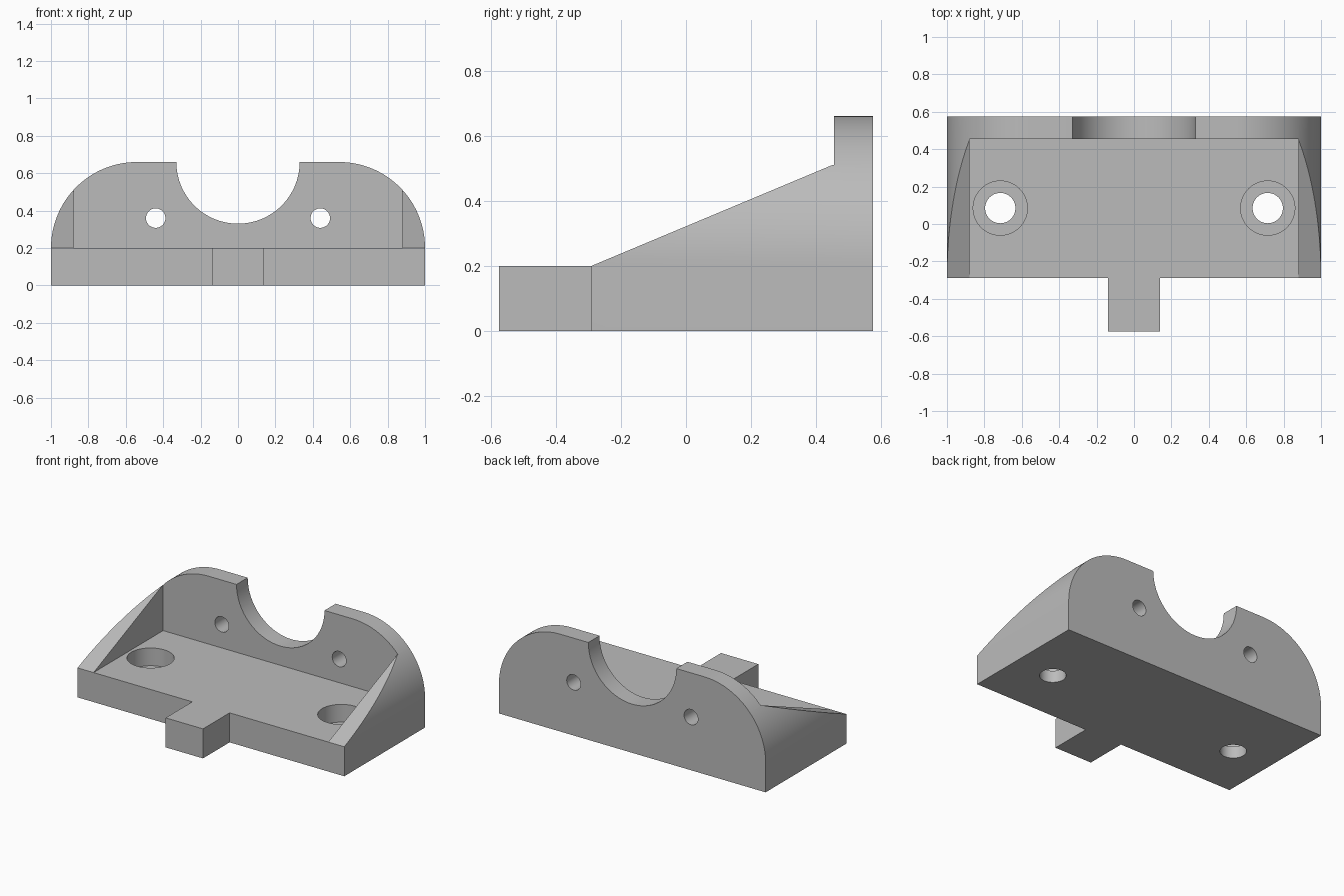
import bpy, bmesh
from math import sin, cos, pi, radians
from mathutils import Vector

if "Cube" in bpy.data.objects:
    bpy.data.objects.remove(bpy.data.objects["Cube"], do_unlink=True)

grey = bpy.data.materials.new("plain grey")
grey.use_nodes = True
grey.diffuse_color = (0.5, 0.5, 0.5, 1)
grey.node_tree.nodes["Principled BSDF"].inputs["Base Color"].default_value = (0.5, 0.5, 0.5, 1)


def prism(name, points, offset):
    """Extrude a closed 3D outline by an offset vector."""
    bm = bmesh.new()
    face = bm.faces.new([bm.verts.new(p) for p in points])
    ext = bmesh.ops.extrude_face_region(bm, geom=[face])
    moved = [g for g in ext["geom"] if isinstance(g, bmesh.types.BMVert)]
    bmesh.ops.translate(bm, verts=moved, vec=Vector(offset))
    bmesh.ops.recalc_face_normals(bm, faces=bm.faces)
    mesh = bpy.data.meshes.new(name)
    bm.to_mesh(mesh)
    bm.free()
    mesh.materials.append(grey)
    obj = bpy.data.objects.new(name, mesh)
    bpy.context.collection.objects.link(obj)
    return obj


def box(name, low, high):
    (x0, y0, z0), (x1, y1, z1) = low, high
    return prism(name, [(x0, y0, z0), (x1, y0, z0), (x1, y1, z0), (x0, y1, z0)], (0, 0, z1 - z0))


def circle(radius, steps=64):
    return [(radius * cos(2 * pi * i / steps), radius * sin(2 * pi * i / steps)) for i in range(steps)]


def bore_y(x, z, radius):
    return prism("bore", [(x + a, 0.3, z + b) for a, b in circle(radius)], (0, 0.6, 0))


def bore_z(x, y, z, radius):
    return prism("bore", [(x + a, y + b, z) for a, b in circle(radius)], (0, 0, 0.5))


def combine(body, tool, operation):
    mod = body.modifiers.new("join", "BOOLEAN")
    mod.operation, mod.object, mod.solver = operation, tool, "EXACT"
    bpy.context.view_layer.objects.active = body
    bpy.ops.object.modifier_apply(modifier=mod.name)
    bpy.data.objects.remove(tool, do_unlink=True)


FRONT, BACK, WALL, FLOOR, TOP, CORNER = -0.29, 0.575, 0.455, 0.2, 0.66, 0.46

# Rounded block: front outline extruded to the back
arc = [(1 - CORNER + CORNER * cos(a), FLOOR + CORNER * sin(a))
       for a in (pi / 2 * i / 32 for i in range(33))]
outline = [(1, 0)] + arc + [(-x, z) for x, z in reversed(arc)] + [(-1, 0)]
bracket = prism("mounting_bracket", [(x, FRONT, z) for x, z in outline], (0, BACK - FRONT, 0))

# Sloped tops of the side walls
slope = [(FRONT, FLOOR), (WALL, 0.512), (WALL, 1), (FRONT - 0.2, 1), (FRONT - 0.2, FLOOR)]
combine(bracket, prism("slope", [(-1.2, y, z) for y, z in slope], (2.4, 0, 0)), "DIFFERENCE")

# Pocket between the side walls
combine(bracket, box("pocket", (-0.88, -0.6, FLOOR), (0.88, WALL, 1)), "DIFFERENCE")

# Front tab
combine(bracket, box("tab", (-0.14, -BACK, 0), (0.14, FRONT + 0.1, FLOOR)), "UNION")

# Half-round notch, wall holes and counterbored floor holes
combine(bracket, bore_y(0, TOP, 0.33), "DIFFERENCE")
for side in (-1, 1):
    combine(bracket, bore_y(side * 0.44, 0.36, 0.052), "DIFFERENCE")
    combine(bracket, bore_z(side * 0.715, 0.085, 0.08, 0.145), "DIFFERENCE")
    combine(bracket, bore_z(side * 0.715, 0.085, -0.1, 0.081), "DIFFERENCE")

# Smooth curves, sharp edges
bpy.ops.object.select_all(action="DESELECT")
bracket.select_set(True)
bpy.context.view_layer.objects.active = bracket
bpy.ops.object.shade_smooth_by_angle(angle=radians(25))
